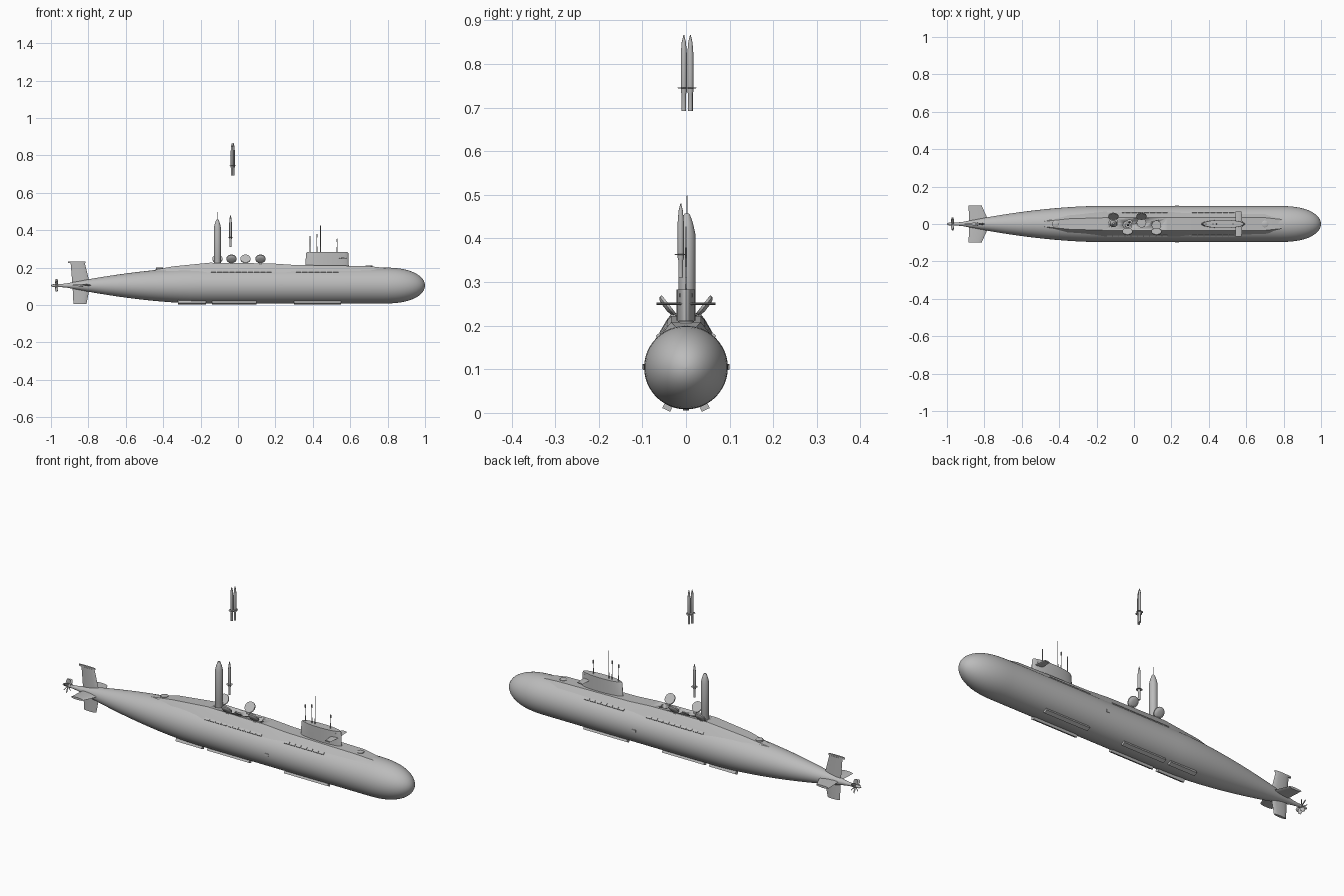
import bpy, bmesh
from math import pi, sin, cos, radians
from mathutils import Matrix, Vector

if "Cube" in bpy.data.objects:
    bpy.data.objects.remove(bpy.data.objects["Cube"])

grey = bpy.data.materials.new("naval_grey")
grey.use_nodes = True
grey.diffuse_color = (0.5, 0.5, 0.5, 1)
grey.node_tree.nodes["Principled BSDF"].inputs["Base Color"].default_value = (0.5, 0.5, 0.5, 1)

AXIS = 0.104   # height of the hull centreline
R = 0.096      # hull radius


def loft(name, rings, matrix=Matrix(), angle=35):
    """Closed skin through rings of equal point count."""
    bm = bmesh.new()
    rows = [[bm.verts.new(matrix @ Vector(p)) for p in ring] for ring in rings]
    n = len(rows[0])
    for a, b in zip(rows, rows[1:]):
        for i in range(n):
            bm.faces.new((a[i], a[(i + 1) % n], b[(i + 1) % n], b[i]))
    bm.faces.new(rows[0][::-1])
    bm.faces.new(rows[-1])
    bmesh.ops.recalc_face_normals(bm, faces=bm.faces)
    mesh = bpy.data.meshes.new(name)
    bm.to_mesh(mesh)
    bm.free()
    mesh.materials.append(grey)
    ob = bpy.data.objects.new(name, mesh)
    bpy.context.collection.objects.link(ob)
    bpy.ops.object.select_all(action='DESELECT')
    bpy.context.view_layer.objects.active = ob
    ob.select_set(True)
    bpy.ops.object.shade_smooth_by_angle(angle=radians(angle))
    return ob


def lathe(name, profile, loc=(0, 0, 0), rot=Matrix(), sides=16):
    """Turn (radius, height) pairs about local z."""
    rings = [[(r * cos(2 * pi * i / sides), r * sin(2 * pi * i / sides), z)
              for i in range(sides)] for r, z in profile]
    return loft(name, rings, Matrix.Translation(loc) @ rot)


def foil(name, levels, thick, matrix=Matrix(), sides=12):
    """Streamlined blade: levels are (x start, x end, height)."""
    rings = []
    for a, b, z in levels:
        rings.append([((a + b) / 2 + (b - a) / 2 * cos(2 * pi * i / sides),
                       thick * sin(2 * pi * i / sides), z) for i in range(sides)])
    return loft(name, rings, matrix)


def box(name, x0, x1, y, z, wide, high, roll=0):
    ring = [(-wide, -high), (wide, -high), (wide, high), (-wide, high)]
    m = Matrix.Translation((0, y, z)) @ Matrix.Rotation(roll, 4, 'X')
    return loft(name, [[(x, p, q) for p, q in ring] for x in (x0, x1)], m)


# Pressure hull: tapered tail, parallel middle, rounded nose
profile = []
for i in range(15):
    u = 1 - i / 14
    profile.append((max(R * (1 - u ** 1.7), 0.006), -0.2 - 0.77 * u))
for i in range(13):
    u = sin(pi / 2 * i / 12)
    profile.append((max(R * (1 - u ** 2.4) ** 0.5, 0.001), 0.78 + 0.22 * u))
hull = lathe("hull", profile, (0, 0, AXIS), Matrix.Rotation(pi / 2, 4, 'Y'), 48)

# Raised deck casing: x, top height, deck half width, foot half width
rings = []
for x, top, w, foot in ((-0.5, 0.178, 0.012, 0.04), (-0.35, 0.206, 0.028, 0.075),
                        (-0.15, 0.226, 0.034, 0.087), (0.18, 0.222, 0.034, 0.088),
                        (0.3, 0.214, 0.034, 0.088), (0.7, 0.208, 0.034, 0.088),
                        (0.83, 0.193, 0.02, 0.075)):
    half = [(foot, 0.138), (w + 0.009, top - 0.011), (w, top)]
    rings.append([(x, y, z) for y, z in half] + [(x, -y, z) for y, z in half[::-1]])
casing = loft("deck_casing", rings, angle=20)

# Launch wells cut through casing and hull, each with an open lid
wells = ((-0.11, 1), (-0.035, -1), (0.04, 1), (0.12, -1))
for x, side in wells:
    cutter = lathe("well_cutter", [(0.023, 0.15), (0.023, 0.26)], (x, side * 0.007, 0), sides=24)
    cutter.hide_render = True
    for body in (hull, casing):
        mod = body.modifiers.new("well", 'BOOLEAN')
        mod.object = cutter
        mod.solver = 'EXACT'
        bpy.context.view_layer.objects.active = body
        bpy.ops.object.modifier_apply(modifier=mod.name)
    bpy.data.objects.remove(cutter)
    tilt = Matrix.Rotation(side * radians(-128), 4, 'X')
    lathe("well_lid", [(0.022, -0.004), (0.027, -0.004), (0.027, 0.002), (0.021, 0.007), (0.01, 0.009)],
          (x, side * 0.042, 0.246), tilt, 24)
    box("lid_hinge", x - 0.008, x + 0.008, side * 0.03, 0.222, 0.006, 0.006)

# Large missile rising from the aft well
lathe("large_missile", [(0.018, 0.17), (0.018, 0.25), (0.0195, 0.255), (0.0195, 0.41),
                        (0.014, 0.435), (0.008, 0.452), (0.005, 0.457)], (-0.11, 0.002, 0), sides=24)
lathe("missile_spike", [(0.001, 0.45), (0.001, 0.498)], (-0.11, 0.002, 0), sides=6)

# Slim missiles in flight, each with a ring of four fins
for x, y, z, length in ((-0.04, -0.012, 0.31, 0.17), (-0.032, -0.005, 0.692, 0.174),
                        (-0.024, 0.01, 0.692, 0.174)):
    lathe("slim_missile", [(0.0055, 0), (0.0055, 0.04), (0.007, 0.045), (0.007, length * 0.75),
                           (0.005, length * 0.9), (0.001, length)], (x, y, z), sides=16)
    for k in range(4):
        turn = Matrix.Translation((x, y, z + 0.053)) @ Matrix.Rotation(pi / 4 + k * pi / 2, 4, 'Z')
        foil("missile_fin", [(-0.014, 0.014, 0), (-0.008, 0.008, 0.014)], 0.001,
             turn @ Matrix.Rotation(pi / 2, 4, 'X') @ Matrix.Rotation(pi / 2, 4, 'Y'), 6)

# Sail with its diving planes
foil("sail", [(0.352, 0.598, 0.2), (0.36, 0.592, 0.215), (0.364, 0.59, 0.277), (0.37, 0.586, 0.283)],
     0.022, sides=32)
for side in (1, -1):
    foil("sail_plane", [(0.54, 0.58, 0.0), (0.543, 0.575, 0.068)], 0.003,
         Matrix.Translation((0, 0, 0.25)) @ Matrix.Rotation(-side * pi / 2, 4, 'X'))
    box("sail_window", 0.555, 0.57, side * 0.0125, 0.27, 0.002, 0.004)

# Masts with thicker heads
for x, top, head in ((0.385, 0.37, 0.003), (0.422, 0.38, 0.003), (0.441, 0.427, 0.0015), (0.53, 0.355, 0.003)):
    lathe("mast", [(0.0025, 0.27), (0.0025, 0.31), (0.0015, 0.312), (0.0015, top - 0.02),
                   (head, top - 0.018), (head, top - 0.002), (0.001, top)], (x, 0, 0), sides=10)

# Tail: rudders, cap pod and stern planes
tail = Matrix.Translation((0, 0, AXIS + 0.002))
foil("upper_rudder", [(-0.885, -0.79, 0), (-0.895, -0.82, 0.12)], 0.007, tail)
foil("rudder_cap", [(-0.91, -0.815, 0.118), (-0.91, -0.815, 0.127)], 0.005, tail)
foil("lower_rudder", [(-0.885, -0.79, 0), (-0.88, -0.81, 0.1)], 0.007, tail @ Matrix.Rotation(pi, 4, 'X'))
for side in (1, -1):
    foil("stern_plane", [(-0.88, -0.77, 0), (-0.885, -0.815, 0.1)], 0.006,
         tail @ Matrix.Rotation(-side * pi / 2, 4, 'X'))

# Propeller
lathe("propeller_hub", [(0.003, -1.0), (0.007, -0.99), (0.009, -0.955)], (0, 0, AXIS),
      Matrix.Rotation(pi / 2, 4, 'Y'), 16)
for k in range(7):
    foil("propeller_blade", [(-0.006, 0.006, 0), (-0.011, 0.011, 0.022), (-0.006, 0.006, 0.035)], 0.0015,
         Matrix.Translation((-0.97, 0, AXIS)) @ Matrix.Rotation(2 * pi * k / 7, 4, 'X')
         @ Matrix.Rotation(radians(40), 4, 'Z'), 8)

# Flank vents, keel strips and side lugs, mirrored
for side in (1, -1):
    roll = side * radians(-40)
    for x0, count in ((-0.145, 10), (0.31, 7)):
        for k in range(count):
            x = x0 + k * 0.033
            box("flank_vent", x, x + 0.028, side * 0.063, 0.178, 0.006, 0.003, roll)
    for x0, x1 in ((-0.32, -0.17), (-0.14, 0.1), (0.3, 0.55)):
        box("keel_strip", x0, x1, side * 0.042, 0.014, 0.01, 0.008, side * radians(26))
    box("side_lug", 0.22, 0.24, side * 0.095, AXIS, 0.003, 0.006)

# Round deck hatches
for x, z in ((-0.42, 0.194), (0.7, 0.205)):
    lathe("deck_hatch", [(0.018, -0.01), (0.018, 0.005), (0.014, 0.007)], (x, 0, z), sides=20)
